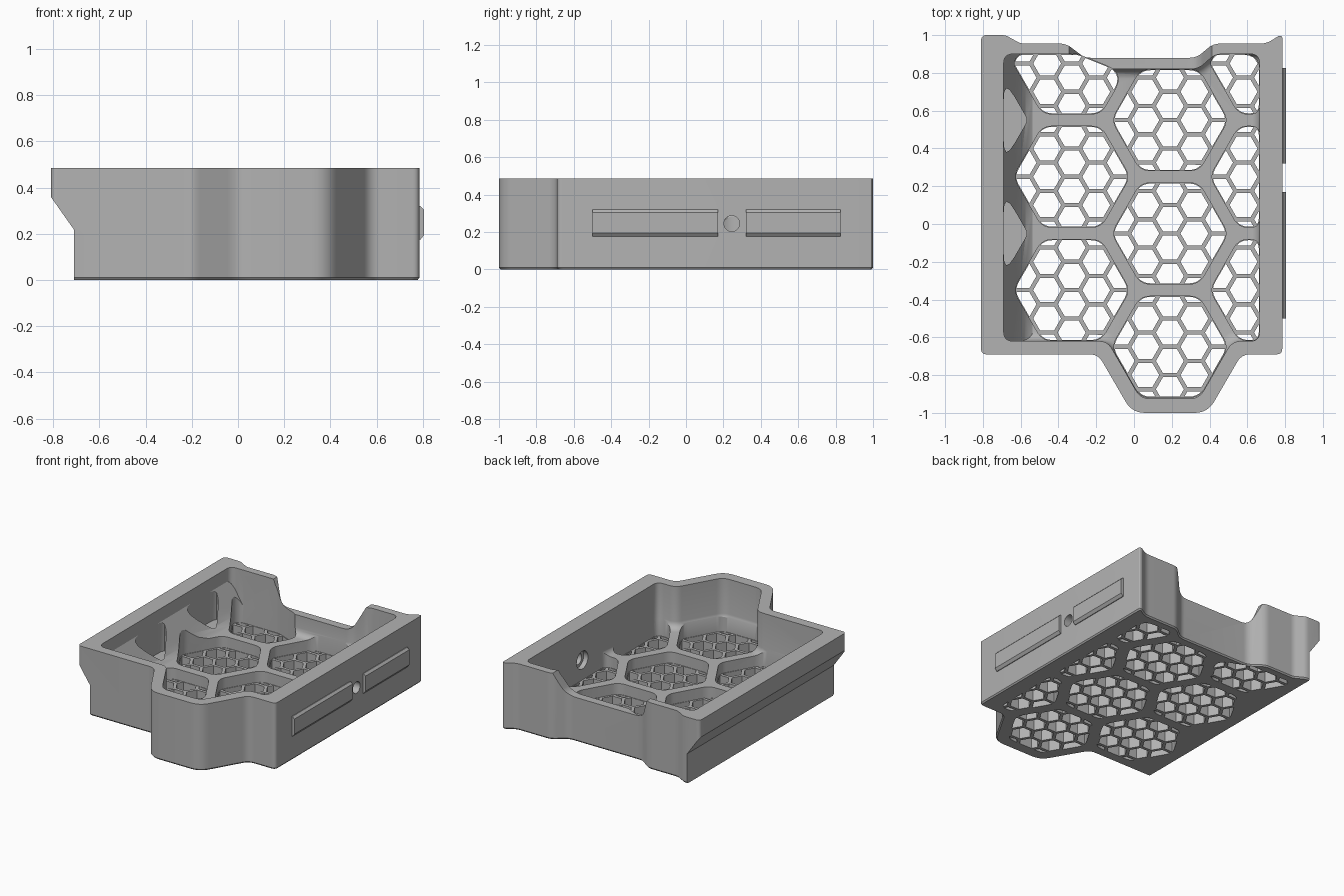
import bpy, bmesh, math
from mathutils import Vector

HEIGHT, RIB, MESH = 0.485, 0.18, 0.10    # wall top, rib top, fine grille top
BIG_X, BIG_Y = 0.52, 0.60                # pitch of the large cells
SMALL_X, SMALL_Y = 0.13, 0.15            # pitch of the fine cells

cube = bpy.data.objects.get("Cube")
if cube:
    bpy.data.objects.remove(cube, do_unlink=True)

grey = bpy.data.materials.new("plain grey")
grey.use_nodes = True
grey.diffuse_color = (0.45, 0.45, 0.45, 1)
grey.node_tree.nodes["Principled BSDF"].inputs["Base Color"].default_value = grey.diffuse_color


# ---- 2D helpers (counter-clockwise polygons) ----
def inset(poly, d):
    out = []
    for i, p in enumerate(poly):
        a = (p - poly[i - 1]).normalized()
        b = (poly[(i + 1) % len(poly)] - p).normalized()
        na, nb = Vector((-a.y, a.x)), Vector((-b.y, b.x))
        out.append(p + (na + nb) * d / (1 + na.dot(nb)))
    return out


def rounded(poly, radii, steps=6):
    out = []
    for i, p in enumerate(poly):
        u, v = poly[i - 1] - p, poly[(i + 1) % len(poly)] - p
        turn = math.pi - u.angle(v)
        t = min(radii[i] * math.tan(turn / 2), 0.45 * u.length, 0.45 * v.length)
        s, e = p + u.normalized() * t, p + v.normalized() * t
        for k in range(steps + 1):
            f = k / steps
            out.append(s * (1 - f) ** 2 + p * 2 * f * (1 - f) + e * f * f)
    return out


def clip(poly, clipper):
    for i, c in enumerate(clipper):
        edge = c - clipper[i - 1]
        side = [edge.cross(p - clipper[i - 1]) for p in poly]
        out = []
        for j, p in enumerate(poly):
            if side[j - 1] * side[j] < 0:
                f = side[j - 1] / (side[j - 1] - side[j])
                out.append(poly[j - 1].lerp(p, f))
            if side[j] >= 0:
                out.append(p)
        poly = out
        if len(poly) < 3:
            return []
    return poly


def area(poly):
    return sum(poly[i - 1].cross(p) for i, p in enumerate(poly)) / 2


def hexagon(cx, cy, apothem):
    r = apothem / math.cos(math.pi / 6)
    return [Vector((cx + r * math.cos(k * math.pi / 3), cy + r * math.sin(k * math.pi / 3)))
            for k in range(6)]


def points(pairs):
    return [Vector(p) for p in pairs]


# ---- solid helpers ----
def solid(name, stacks):
    """Each stack is a list of rings joined in order and capped at both ends."""
    bm = bmesh.new()
    for rings in stacks:
        loops = [[bm.verts.new(p) for p in ring] for ring in rings]
        n = len(loops[0])
        for lo, hi in zip(loops, loops[1:]):
            for i in range(n):
                bm.faces.new((lo[i - 1], lo[i], hi[i], hi[i - 1]))
        bm.faces.new(loops[0][::-1])
        bm.faces.new(loops[-1])
    bmesh.ops.recalc_face_normals(bm, faces=bm.faces)
    mesh = bpy.data.meshes.new(name)
    bm.to_mesh(mesh)
    bm.free()
    mesh.materials.append(grey)
    ob = bpy.data.objects.new(name, mesh)
    bpy.context.scene.collection.objects.link(ob)
    return ob


def up(poly, *heights):
    return [[(p.x, p.y, z) for p in poly] for z in heights]


def along_y(profile, y0, y1):
    return [[(x, y, z) for x, z in profile] for y in (y0, y1)]


def cut(ob, tool):
    mod = ob.modifiers.new("cut", "BOOLEAN")
    mod.operation, mod.solver, mod.object = "DIFFERENCE", "EXACT", tool
    bpy.context.view_layer.objects.active = ob
    bpy.ops.object.modifier_apply(modifier=mod.name)
    bpy.data.objects.remove(tool, do_unlink=True)


# ---- outer shell with a fine bottom chamfer ----
outline = points([(-.81, -.69), (-.19, -.69), (-.01, -1), (.39, -1), (.57, -.69), (.785, -.69),
                  (.785, .995), (.765, .995), (.70, .955), (.42, .955), (.33, .88), (-.26, .88),
                  (-.36, .955), (-.60, .955), (-.68, 1), (-.81, 1)])
radii = [.03, .08, .12, .12, .08, .03, .01, .01, .12, .1, .1, .1, .1, .08, .08, .03]
body = solid("tray_body", [up(rounded(inset(outline, .008), radii), 0)
                           + up(rounded(outline, radii), .01, HEIGHT)])

# undercut below the left overhang
cut(body, solid("undercut", [along_y([(-.9, -.1), (-.71, -.1), (-.71, .218), (-.81, .36), (-.9, .36)],
                                     -1.2, 1.2)]))

# ---- cavity with filleted foot and a ramp along the left wall ----
inner = points([(-.69, -.62), (-.14, -.62), (.035, -.925), (.345, -.925), (.52, -.62), (.665, -.62),
                (.665, .9), (.43, .9), (.34, .82), (-.22, .82), (-.31, .9), (-.69, .9)])
inner_r = [.05, .08, .09, .09, .08, .05, .05, .1, .1, .1, .1, .05]
FILLET = .05
layers = []
for k in range(6):
    a = k / 5 * math.pi / 2
    ring = rounded(inset(inner, FILLET * (1 - math.sin(a))), inner_r)
    layers += up(ring, RIB + FILLET * (1 - math.cos(a)))
layers += up(rounded(inner, inner_r), .6)
cavity = solid("cavity", [layers])
cut(cavity, solid("ramp", [along_y([(-.8, .57), (-.6, .24), (-.575, .205), (-.535, .179),
                                    (-.535, .1), (-.8, .1)], -.8, 1.1)]))
cut(body, cavity)

# ---- lowered middle of the back wall ----
dip = points([(-.39, .7), (-.35, .5), (-.27, .32), (.34, .32), (.42, .5), (.46, .7)])
dip = rounded(dip, [.01, .05, .1, .1, .05, .01])
cut(body, solid("back_dip", [along_y([tuple(p) for p in dip], .76, 1.1)]))

# ---- large cells, trimmed by the walls ----
room = points([(-.69, -.62), (.665, -.62), (.665, .9), (-.69, .9)])
left_room = points([(-.69, -.62), (0, -.62), (0, .78), (-.3, .9), (-.69, .9)])
centres = [(.19, .55 - BIG_Y * k) for k in range(3)]
centres += [(.19 + s * BIG_X, .85 - BIG_Y * k) for s in (-1, 1) for k in range(3)]
cells = []
for cx, cy in centres:
    cell = hexagon(cx, cy, .268)
    if cx < 0:
        cell = clip(cell, left_room)
    elif cx > .5:
        cell = clip(cell, room)
    cells.append(rounded(cell, [.09] * len(cell), 5))
cut(body, solid("large_cells", [up(c, MESH, .44 if i else .3) for i, c in enumerate(cells)]))

# blind half cells in the left ramp
pockets = [clip(hexagon(.19 - 2 * BIG_X, y, .25), room) for y in (.55, -.05)]
pockets = [rounded(p, [.05] * len(p), 4) for p in pockets]
cut(body, solid("wall_pockets", [up(p, RIB - .01, .46) for p in pockets]))

# ---- fine honeycomb grille ----
holes = []
for cell in cells:
    frame = inset(cell, .004)
    for i in range(-6, 5):
        for j in range(-3, 12):
            cx = .19 + i * SMALL_X
            cy = -.65 + (j + .5 * (i % 2 == 0)) * SMALL_Y
            hole = clip(hexagon(cx, cy, SMALL_Y / 2 - .011), frame)
            if len(hole) > 2 and area(hole) > .0006:
                clean = [p for n, p in enumerate(hole) if (p - hole[n - 1]).length > .001]
                holes.append(up(clean, -.05, MESH + .03))
cut(body, solid("grille_holes", holes))

# ---- stepped round hole in the right wall ----
steps = [(.6, .065), (.70, .065), (.70, .042), (.9, .042)]
cut(body, solid("round_hole", [[[(x, .245 + r * math.cos(k * math.pi / 16),
                                  .245 + r * math.sin(k * math.pi / 16)) for k in range(32)]
                                for x, r in steps]]))

bpy.ops.object.select_all(action="DESELECT")
body.select_set(True)
bpy.context.view_layer.objects.active = body
bpy.ops.object.shade_smooth_by_angle(angle=math.radians(28))

# ---- chamfered rails on the right wall ----
rail = [(.78, .175), (.79, .175), (.805, .195), (.805, .305), (.79, .32), (.78, .32)]
for name, y0, y1 in (("front_rail", -.5, .17), ("back_rail", .32, .825)):
    solid(name, [along_y(rail, y0, y1)])
